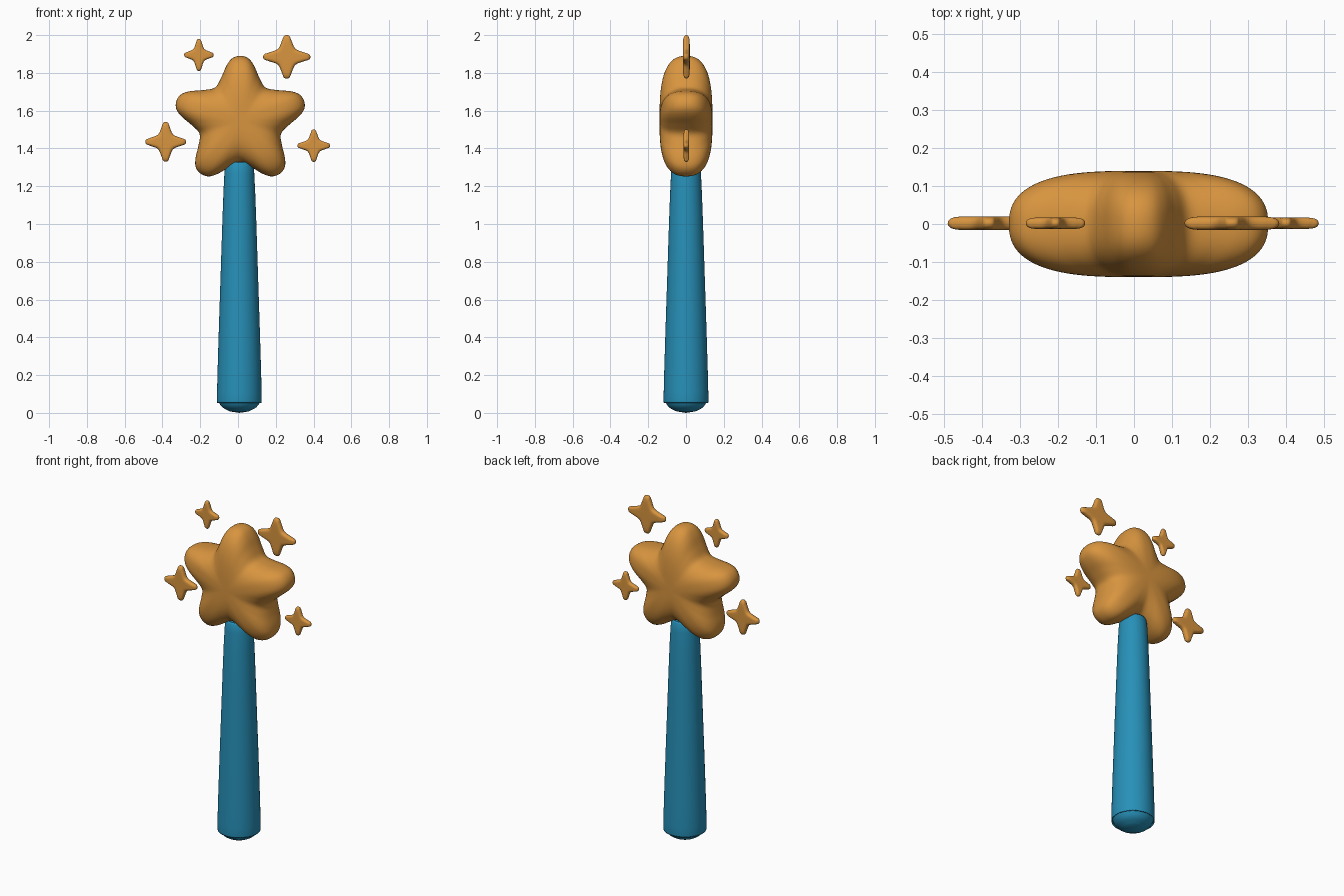
import bpy
import bmesh
from math import sin, cos, pi, tau
from mathutils import Vector

cube = bpy.data.objects.get("Cube")
if cube:
    bpy.data.objects.remove(cube)


def material(name, rgb):
    mat = bpy.data.materials.new(name)
    mat.use_nodes = True
    mat.diffuse_color = (*rgb, 1)
    mat.node_tree.nodes["Principled BSDF"].inputs["Base Color"].default_value = (*rgb, 1)
    return mat


gold = material("warm gold", (0.69, 0.30, 0.05))
blue = material("teal blue", (0.02, 0.28, 0.48))


def loft(name, start, rings, end, mat):
    """Skin equal-sized rings and close both ends on a pole."""
    bm = bmesh.new()
    loops = [[bm.verts.new(p) for p in ring] for ring in rings]
    n = len(loops[0])
    for a, b in zip(loops, loops[1:]):
        for i in range(n):
            j = (i + 1) % n
            bm.faces.new((a[i], a[j], b[j], b[i]))
    for pole, loop in ((start, loops[0]), (end, loops[-1])):
        tip = bm.verts.new(pole)
        for i in range(n):
            bm.faces.new((tip, loop[i], loop[(i + 1) % n]))
    bmesh.ops.recalc_face_normals(bm, faces=bm.faces)
    for face in bm.faces:
        face.smooth = True
    mesh = bpy.data.meshes.new(name)
    bm.to_mesh(mesh)
    bm.free()
    mesh.materials.append(mat)
    obj = bpy.data.objects.new(name, mesh)
    bpy.context.collection.objects.link(obj)
    return obj


def smooth_path(pts, steps, closed):
    """Catmull-Rom curve through the points."""
    n = len(pts)
    pick = (lambda i: pts[i % n]) if closed else (lambda i: pts[max(0, min(n - 1, i))])
    out = []
    for i in range(n if closed else n - 1):
        p0, p1, p2, p3 = (pick(i + k) for k in (-1, 0, 1, 2))
        for k in range(steps):
            t = k / steps
            out.append(0.5 * (2 * p1 + (p2 - p0) * t + (2 * p0 - 5 * p1 + 4 * p2 - p3) * t * t
                              + (3 * p1 - p0 - 3 * p2 + p3) * t ** 3))
    return out if closed else out + [pts[-1]]


def star_outline(arms, half_arm, steps):
    """Repeat half an arm (distance, half width; tip to valley), mirrored, around a circle."""
    arm = [(d, -w) for d, w in half_arm[:0:-1]] + half_arm[:-1]
    pts = []
    for a in range(arms):
        ang = tau * a / arms
        pts += [Vector((d * sin(ang) + w * cos(ang), d * cos(ang) - w * sin(ang)))
                for d, w in arm]
    return smooth_path(pts, steps, True)


def puffy_star(name, outline, centre, size, depth, bulge, power, count):
    """Inflate an outline symmetrically to the front and back."""
    c = Vector(centre)
    rings = []
    for k in range(1, 2 * count):
        s = sin(pi * k / (2 * count))
        side = -1 if k < count else 1
        y = side * depth * max(0, 1 - s ** bulge) ** power
        rings.append([c + Vector((p.x * s * size[0], y, p.y * s * size[1])) for p in outline])
    back = Vector((0, depth, 0))
    return loft(name, c - back, rings, c + back, gold)


# Tapered handle with a rounded foot
profile = [(0.05, 0.008), (0.09, 0.03), (0.112, 0.065), (0.118, 0.11),
           (0.1, 0.7), (0.079, 1.27), (0.06, 1.315)]
rings = [[(0.007 + p.x * cos(tau * i / 48), p.x * sin(tau * i / 48), p.y) for i in range(48)]
         for p in smooth_path([Vector(p) for p in profile], 4, False)]
loft("handle", (0.007, 0, 0), rings, (0.007, 0, 1.335), blue)

# Large five-pointed star head
head = star_outline(5, [(0.345, 0), (0.333, 0.04), (0.295, 0.07),
                        (0.23, 0.098), (0.178, 0.129)], 5)
puffy_star("star_head", head, (0.012, 0, 1.545), (1.03, 1), 0.14, 3, 0.4, 24)

# Four small sparkles floating around the head
spark = star_outline(4, [(1, 0), (0.95, 0.12), (0.75, 0.2), (0.37, 0.37)], 6)
for name, x, z, rx, rz, depth in (
        ("sparkle_upper_right", -0.207, 1.895, 0.078, 0.085, 0.015),
        ("sparkle_upper_left", 0.258, 1.885, 0.125, 0.115, 0.018),
        ("sparkle_lower_right", -0.383, 1.435, 0.108, 0.105, 0.018),
        ("sparkle_lower_left", 0.401, 1.415, 0.086, 0.086, 0.015)):
    puffy_star(name, spark, (x, 0.002, z), (rx, rz), depth, 8, 0.5, 14)
